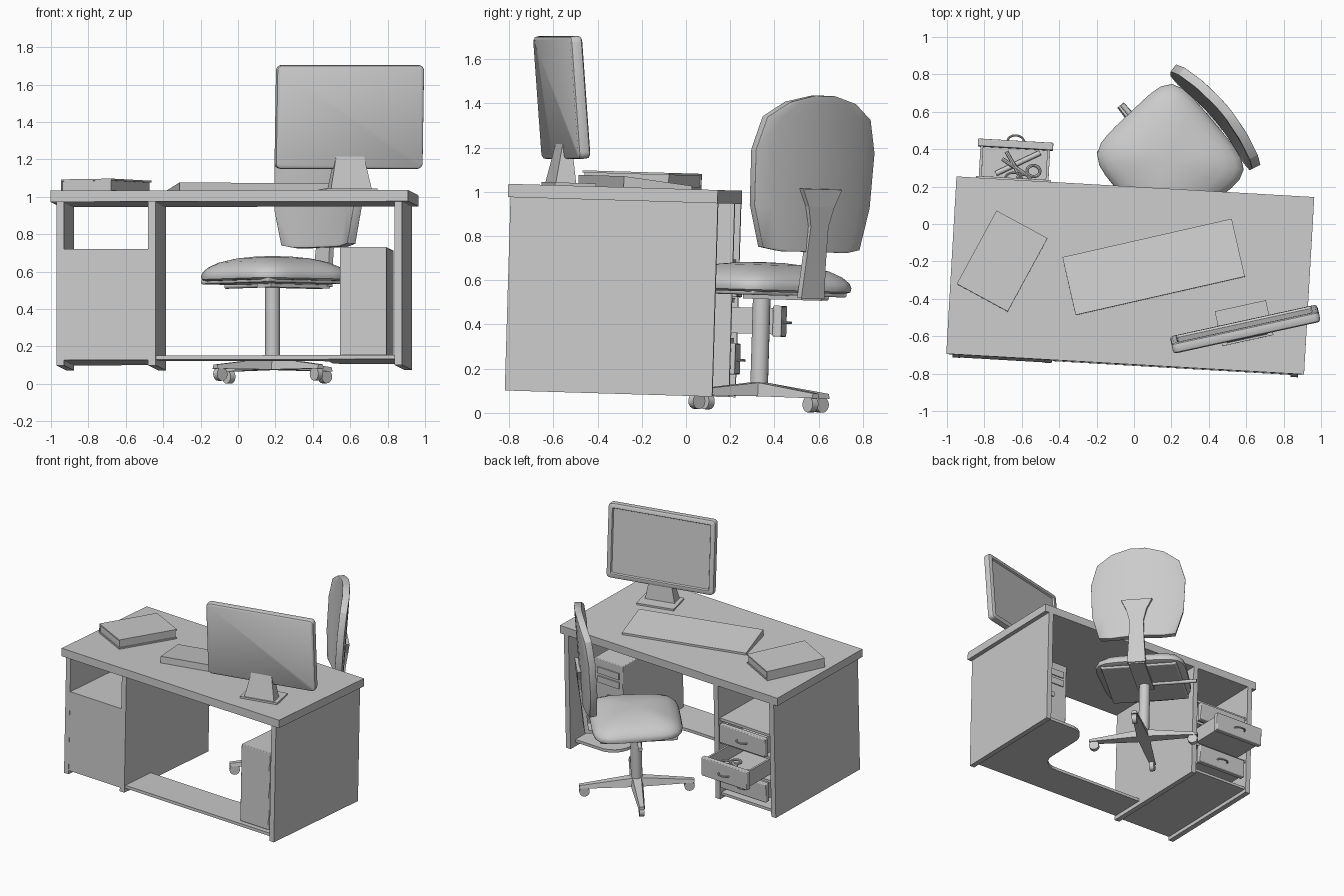
import bpy, bmesh, math
from mathutils import Matrix, Vector

if "Cube" in bpy.data.objects:
    bpy.data.objects.remove(bpy.data.objects["Cube"])

GREY = (0.6, 0.6, 0.6, 1)
mat = bpy.data.materials.new("plain grey")
mat.use_nodes = True
mat.diffuse_color = GREY
mat.node_tree.nodes["Principled BSDF"].inputs["Base Color"].default_value = GREY


def frame(x, y, z=0, turn=0, lean=0):
    return (Matrix.Translation((x, y, z)) @ Matrix.Rotation(math.radians(turn), 4, 'Z')
            @ Matrix.Rotation(math.radians(lean), 4, 'X'))


TILT = Matrix.Rotation(math.radians(-1.7), 4, 'X')
DESK = TILT @ frame(-0.02, -0.305, 0, -3.3)
CHAIR = TILT @ frame(0.185, 0.327, 0, 40)
MONITOR = frame(0.595, -0.562, 1.427, 12.3, 4.2)


def add(name, bm, m, smooth=False, bevel=0, thick=0):
    bmesh.ops.recalc_face_normals(bm, faces=bm.faces)
    me = bpy.data.meshes.new(name)
    bm.to_mesh(me)
    bm.free()
    me.materials.append(mat)
    ob = bpy.data.objects.new(name, me)
    bpy.context.scene.collection.objects.link(ob)
    ob.matrix_world = m
    if thick:
        mod = ob.modifiers.new("thickness", 'SOLIDIFY')
        mod.thickness, mod.offset = thick, 0
    if bevel:
        mod = ob.modifiers.new("rounding", 'BEVEL')
        mod.width, mod.segments = bevel, 3
    if smooth:
        bpy.ops.object.select_all(action='DESELECT')
        ob.select_set(True)
        bpy.context.view_layer.objects.active = ob
        bpy.ops.object.shade_smooth_by_angle(angle=math.radians(40))
    return ob


def loft(name, m, rings, closed=True, cap=True, **kw):
    """Skin a list of equal-length point rows."""
    bm = bmesh.new()
    rows = [[bm.verts.new(p) for p in r] for r in rings]
    n = len(rows[0])
    for a, b in zip(rows, rows[1:]):
        for i in range(n if closed else n - 1):
            j = (i + 1) % n
            bm.faces.new((a[i], a[j], b[j], b[i]))
    if cap:
        bm.faces.new(rows[0])
        bm.faces.new(rows[-1])
    return add(name, bm, m, **kw)


def prism(name, m, pts, z0, z1, **kw):
    return loft(name, m, [[(x, y, z) for x, y in pts] for z in (z0, z1)], **kw)


def box(name, m, x0, x1, y0, y1, z0, z1, **kw):
    return prism(name, m, [(x0, y0), (x1, y0), (x1, y1), (x0, y1)], z0, z1, **kw)


def rod(name, m, a, b, r, n=16):
    a, b = Vector(a), Vector(b)
    q = (b - a).to_track_quat('Z', 'Y')
    ring = [q @ Vector((r * math.cos(t), r * math.sin(t), 0))
            for t in (2 * math.pi * i / n for i in range(n))]
    return loft(name, m, [[p + v for v in ring] for p in (a, b)], smooth=True)


def arc_tube(name, m, c, rx, ry, a0, a1, r, steps=14):
    rings = []
    for i in range(steps + 1):
        t = math.radians(a0 + (a1 - a0) * i / steps)
        out = Vector((math.cos(t), math.sin(t), 0))
        mid = Vector(c) + Vector((rx * out.x, ry * out.y, 0))
        rings.append([mid + out * r * math.cos(s) + Vector((0, 0, r * math.sin(s)))
                      for s in (math.pi * k / 4 for k in range(8))])
    return loft(name, m, rings, smooth=True)


# Desk top, side panels and divider
box("desk_top", DESK, -.958, .958, -.475, .475, .952, 1.012)
for name, x in (("right_panel", -.925), ("divider_panel", -.434), ("left_panel", .885)):
    box(name, DESK, x, x + .04, -.465, .475, .077, .952)

# Drawer cabinet carcass
L, R = -.885, -.434
box("cabinet_front_panel", DESK, L, R, -.464, -.44, .105, .70)
for i, z in enumerate((.105, .325, .505, .68)):
    box("cabinet_shelf_%d" % i, DESK, L, R, -.44, .46, z, z + .02)


def drawer(name, z, slide):
    x0, x1, y, h = -.855, -.452, .475 + slide, .14
    box(name + "_front", DESK, x0, x1, y - .02, y + .02, z, z + h, bevel=.006)
    back = y - .46
    box(name + "_bottom", DESK, x0 + .015, x1 - .015, back, y - .02, z + .01, z + .025)
    for k, x in enumerate((x0 + .015, x1 - .03)):
        box(name + "_side_%d" % k, DESK, x, x + .015, back, y - .02, z + .01, z + h - .012)
    box(name + "_back", DESK, x0 + .03, x1 - .03, back, back + .015, z + .01, z + h - .012)
    arc_tube(name + "_handle", DESK, ((x0 + x1) / 2, y + .015, z + .065), .045, .035, 0, 180, .006)


drawer("upper_drawer", .53, 0)
drawer("middle_drawer", .357, .205)
drawer("lower_drawer", .18, 0)

# Things lying in the open drawer
rod("pen", DESK, (-.75, .52, .40), (-.52, .645, .40), .014, 10)
for k, (a, b) in enumerate((((-.70, .64), (-.63, .53)), ((-.72, .60), (-.60, .53)))):
    rod("scissor_blade_%d" % k, DESK, (*a, .425), (*b, .425), .011, 8)
arc_tube("scissor_loop_a", DESK, (-.60, .495, .425), .035, .03, 0, 360, .009)
arc_tube("scissor_loop_b", DESK, (-.55, .545, .425), .035, .03, 0, 360, .009)

# Footrest board with a rounded wing under the computer tower
wing = [(-.40, -.455), (.89, -.455), (.89, .42), (.72, .42)]
wing += [(.66 + .15 * math.cos(t), .27 + .15 * math.sin(t))
         for t in (math.radians(100 + 16 * i) for i in range(6))]
wing += [(.36 + .15 * math.cos(t), -.02 + .15 * math.sin(t))
         for t in (math.radians(-15 * i) for i in range(7))]
prism("foot_board", DESK, wing + [(-.40, -.17)], .108, .13)

# Computer tower with drive plates
box("computer_tower", DESK, .59, .84, -.42, .25, .13, .71, bevel=.006)
for k, z in enumerate((.60, .53)):
    box("drive_plate_%d" % k, DESK, .62, .81, .25, .258, z, z + .05)
rod("power_button", DESK, (.715, .25, .44), (.715, .258, .44), .02, 12)

# Monitor: rounded shell, raised bezel around a sunken screen
W, H = .403, .278


def outline(inset, y):
    w, h, r = W - inset, H - inset, max(.03 - inset, .006)
    pts = []
    for k, (sx, sz) in enumerate(((1, 1), (-1, 1), (-1, -1), (1, -1))):
        for i in range(5):
            t = math.radians(90 * k + 22.5 * i)
            pts.append((sx * (w - r) + r * math.cos(t), y, sz * (h - r) + r * math.sin(t)))
    return pts


loft("monitor", MONITOR, [outline(i, y) for i, y in (
    (.012, -.028), (.003, -.022), (0, -.01), (0, .01), (.003, .022), (.012, .028),
    (.034, .028), (.04, .016))], smooth=True)

# Monitor stand
STAND = TILT @ frame(.595, -.59, 0, 12.3)
box("stand_base", STAND, -.14, .14, -.065, .125, 1.005, 1.025)
loft("stand_neck", STAND, [[(-w, y0, z), (w, y0, z), (w, y1, z), (-w, y1, z)]
                           for w, y0, y1, z in ((.112, -.055, .04, 1.02), (.076, -.02, .022, 1.2))])

# Keyboard wedge, thicker at its far edge
KEYS = TILT @ frame(.105, -.26, 0, 12.8)
loft("keyboard", KEYS, [[(x, -.159, 1.01), (x, .159, 1.01), (x, .159, 1.027), (x, -.159, 1.062)]
                        for x in (-.464, .464)])

# Book with covers, spine and pages
BOOK = TILT @ frame(-.705, -.23, 0, -28.5)
box("book_lower_cover", BOOK, -.155, .155, -.223, .223, 1.012, 1.022)
box("book_pages", BOOK, -.15, .147, -.217, .217, 1.022, 1.073)
box("book_upper_cover", BOOK, -.155, .155, -.223, .223, 1.073, 1.083)
box("book_spine", BOOK, -.155, -.147, -.223, .223, 1.022, 1.073)

# Chair base: four tapered arms with castors around a column
for k in range(4):
    ARM = CHAIR @ Matrix.Rotation(k * math.pi / 2, 4, 'Z')
    loft("base_arm_%d" % k, ARM, [[(x, -w, lo), (x, w, lo), (x, w * .7, hi), (x, -w * .7, hi)]
                                  for x, w, lo, hi in ((0, .045, .085, .15), (.4, .022, .083, .105))])
    rod("castor_%d" % k, ARM, (.365, -.017, .055), (.365, .017, .055), .036)
    rod("castor_pin_%d" % k, ARM, (.365, 0, .05), (.365, 0, .09), .01, 8)
rod("column", CHAIR, (0, 0, .09), (0, 0, .55), .04, 20)
rod("lever", CHAIR, (0, 0, .54), (0, .385, .54), .014, 10)

# Seat pan and domed cushion
box("seat_pan", CHAIR, -.27, .27, -.28, .28, .543, .568, bevel=.01)


def seat_ring(s, z, n=40):
    pts = []
    for i in range(n):
        c, d = math.cos(2 * math.pi * i / n), math.sin(2 * math.pi * i / n)
        r = s * (abs(c) ** 5 + abs(d) ** 5) ** -.2
        pts.append((.315 * r * c, .325 * r * d * (1 + .06 * r * c), z))
    return pts


loft("seat_cushion", CHAIR, [seat_ring(s, z) for s, z in (
    (.93, .558), (.99, .567), (1, .585), (.98, .605), (.9, .632),
    (.75, .658), (.5, .68), (.25, .69), (.05, .692))], smooth=True)

# Curved backrest
rows = [(.745, .19), (.76, .28), (.95, .335), (1.2, .345), (1.35, .3), (1.42, .19), (1.452, .05)]
loft("backrest", CHAIR, [[(.345 + .055 * (z - .74) - .4 * p * p, p, z)
                          for p in (h * k / 4 for k in range(-4, 5))] for z, h in rows],
     closed=False, cap=False, smooth=True, thick=.05, bevel=.008)

# Flared back support and its bracket under the seat
loft("back_support", CHAIR, [[(b, -h, z), (b, h, z)] for z, h, b in (
    (.535, .068, .345), (.7, .058, .36), (.86, .052, .378), (.95, .075, .388), (1.03, .115, .392))],
     closed=False, cap=False, thick=.03)
box("seat_bracket", CHAIR, -.06, .35, -.06, .06, .525, .548)
